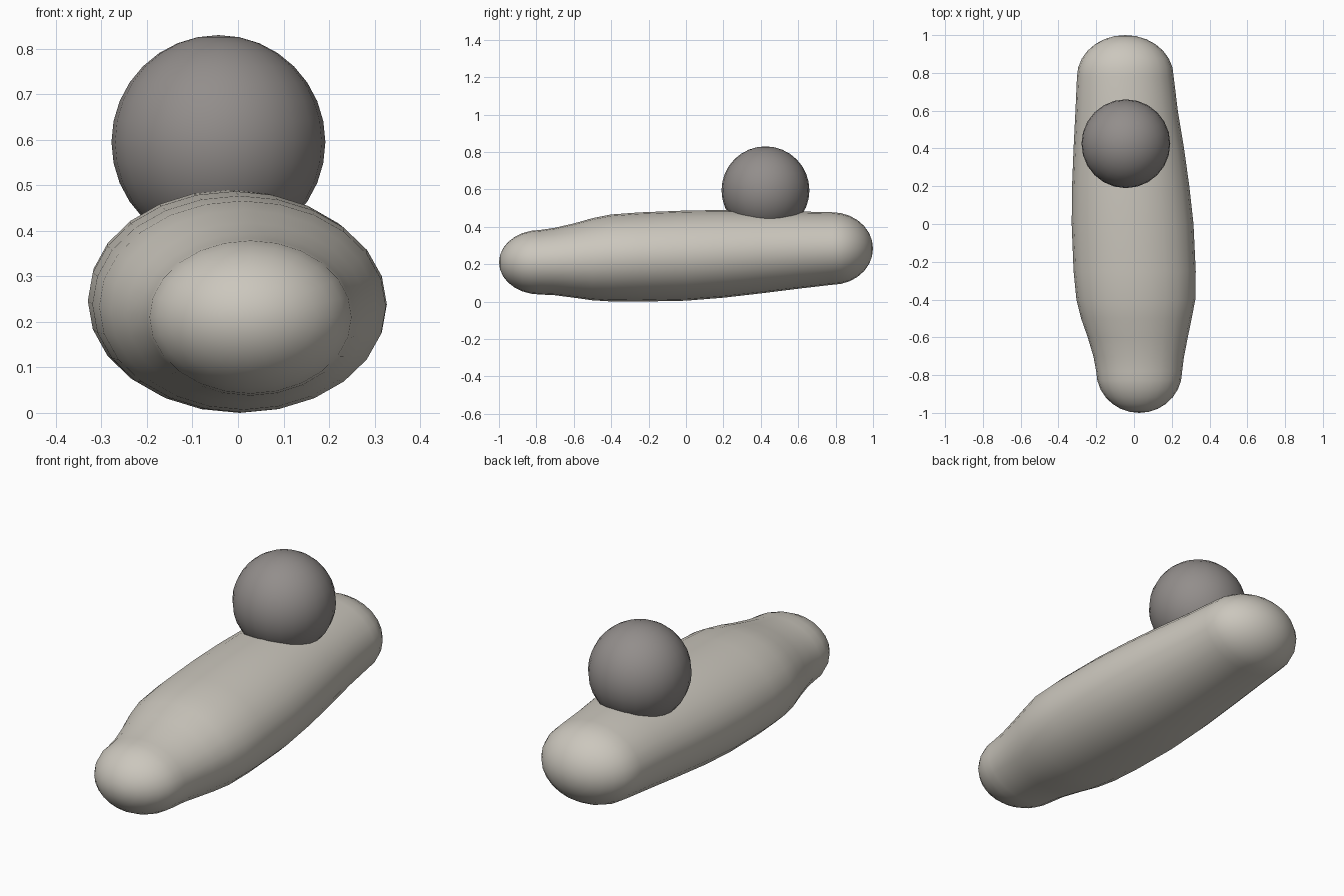
import bpy, bmesh, math

if "Cube" in bpy.data.objects:
    bpy.data.objects.remove(bpy.data.objects["Cube"])


def material(name, colour):
    m = bpy.data.materials.new(name)
    m.diffuse_color = (*colour, 1.0)
    m.use_nodes = True
    m.node_tree.nodes["Principled BSDF"].inputs["Base Color"].default_value = m.diffuse_color
    return m


def finish(name, bm, mat):
    bmesh.ops.recalc_face_normals(bm, faces=bm.faces)
    for f in bm.faces:
        f.smooth = True
    me = bpy.data.meshes.new(name)
    bm.to_mesh(me)
    bm.free()
    me.materials.append(mat)
    ob = bpy.data.objects.new(name, me)
    bpy.context.collection.objects.link(ob)
    return ob


pale = material("pale stone", (0.60, 0.57, 0.51))
grey = material("warm grey", (0.29, 0.27, 0.26))

# Body sections from front to back: y, left x, right x, bottom z, top z
sections = [
    (-0.78, -0.20, 0.255, 0.038, 0.383),
    (-0.70, -0.215, 0.265, 0.034, 0.395),
    (-0.60, -0.245, 0.285, 0.021, 0.418),
    (-0.50, -0.28, 0.305, 0.007, 0.446),
    (-0.40, -0.305, 0.325, 0.001, 0.466),
    (-0.25, -0.32, 0.327, 0.0, 0.477),
    (0.00, -0.33, 0.315, 0.005, 0.487),
    (0.20, -0.328, 0.293, 0.021, 0.49),
    (0.40, -0.32, 0.265, 0.044, 0.487),
    (0.60, -0.31, 0.232, 0.069, 0.482),
    (0.78, -0.302, 0.21, 0.09, 0.478),
]
SEGMENTS, CAP, CAP_RINGS = 24, 0.22, 7


def cap_rings(section, direction):
    # Rounded end: the end section shrinks along a quarter circle
    y, x0, x1, z0, z1 = section
    cx, cz = (x0 + x1) / 2, (z0 + z1) / 2
    rings = []
    for i in range(1, CAP_RINGS):
        a = i / CAP_RINGS * math.pi / 2
        s = math.cos(a)
        rings.append((y + direction * CAP * math.sin(a),
                      cx + (x0 - cx) * s, cx + (x1 - cx) * s,
                      cz + (z0 - cz) * s, cz + (z1 - cz) * s))
    return rings, (cx, y + direction * CAP, cz)


front, front_tip = cap_rings(sections[0], -1)
back, back_tip = cap_rings(sections[-1], 1)

# Long rounded body
bm = bmesh.new()
loops = []
for y, x0, x1, z0, z1 in front[::-1] + sections + back:
    loop = []
    for k in range(SEGMENTS):
        a = 2 * math.pi * k / SEGMENTS
        loop.append(bm.verts.new(((x0 + x1) / 2 + (x1 - x0) / 2 * math.cos(a), y,
                                  (z0 + z1) / 2 + (z1 - z0) / 2 * math.sin(a))))
    loops.append(loop)
for a, b in zip(loops, loops[1:]):
    for k in range(SEGMENTS):
        n = (k + 1) % SEGMENTS
        bm.faces.new((a[k], a[n], b[n], b[k]))
for loop, tip in ((loops[0], front_tip), (loops[-1], back_tip)):
    t = bm.verts.new(tip)
    for k in range(SEGMENTS):
        bm.faces.new((loop[k], loop[(k + 1) % SEGMENTS], t))
finish("body", bm, pale)

# Ball resting in the top of the body
bm = bmesh.new()
bmesh.ops.create_uvsphere(bm, u_segments=24, v_segments=16, radius=0.235)
ball = finish("ball", bm, grey)
ball.location = (-0.043, 0.425, 0.595)
